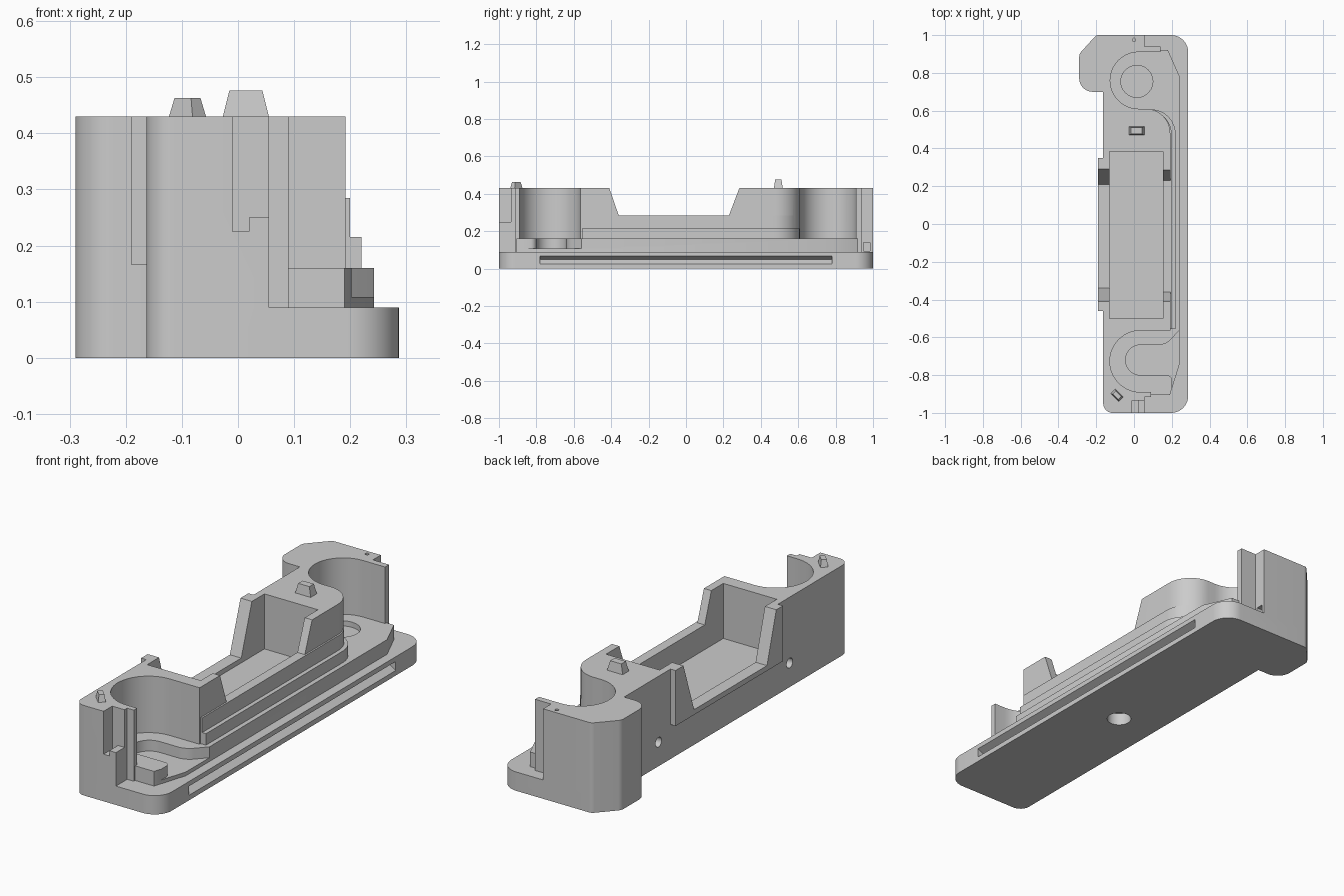
import bpy, bmesh
from math import cos, sin, pi, radians, tan
from mathutils import Vector

if "Cube" in bpy.data.objects:
    bpy.data.objects.remove(bpy.data.objects["Cube"])


def outline(points, steps=8):
    """Turn (x, y[, radius]) corners into an outline with filleted corners."""
    out, n = [], len(points)
    for i, p in enumerate(points):
        c = Vector(p[:2])
        r = p[2] if len(p) > 2 else 0
        if not r:
            out.append(tuple(c))
            continue
        a = (Vector(points[i - 1][:2]) - c).normalized()
        b = (Vector(points[(i + 1) % n][:2]) - c).normalized()
        half = a.angle(b) / 2
        mid = c + (a + b).normalized() * (r / sin(half))
        s = c + a * (r / tan(half)) - mid
        e = c + b * (r / tan(half)) - mid
        for k in range(steps + 1):
            d = s.lerp(e, k / steps).normalized() * r
            out.append(tuple(mid + d))
    return out


def arc(cx, cy, r, a0, a1, n=28):
    return [(cx + r * cos(radians(a0 + (a1 - a0) * k / n)),
             cy + r * sin(radians(a0 + (a1 - a0) * k / n))) for k in range(n + 1)]


def prism(name, pts, lo, hi, axis='z', top=1.0):
    """Extrude an outline along z (xy), y (xz) or x (yz); top scales the end."""
    put = {'z': lambda a, b, c: (a, b, c), 'y': lambda a, b, c: (a, c, b),
           'x': lambda a, b, c: (c, a, b)}[axis]
    mx = sum(p[0] for p in pts) / len(pts)
    my = sum(p[1] for p in pts) / len(pts)
    bm = bmesh.new()
    v0 = [bm.verts.new(put(a, b, lo)) for a, b in pts]
    v1 = [bm.verts.new(put(mx + (a - mx) * top, my + (b - my) * top, hi)) for a, b in pts]
    bm.faces.new(v0)
    bm.faces.new(v1)
    n = len(pts)
    for i in range(n):
        bm.faces.new((v0[i], v0[(i + 1) % n], v1[(i + 1) % n], v1[i]))
    bmesh.ops.recalc_face_normals(bm, faces=bm.faces)
    me = bpy.data.meshes.new(name)
    bm.to_mesh(me)
    bm.free()
    ob = bpy.data.objects.new(name, me)
    bpy.context.collection.objects.link(ob)
    return ob


def box(name, x0, x1, y0, y1, z0, z1):
    return prism(name, [(x0, y0), (x1, y0), (x1, y1), (x0, y1)], z0, z1)


def combine(ob, others, op):
    """Apply a boolean with each helper and remove the helper."""
    for o in others:
        m = ob.modifiers.new(op, 'BOOLEAN')
        m.operation, m.object, m.solver = op, o, 'EXACT'
        bpy.context.view_layer.update()
        dg = bpy.context.evaluated_depsgraph_get()
        me = bpy.data.meshes.new_from_object(ob.evaluated_get(dg))
        ob.modifiers.clear()
        ob.data = me
        bpy.data.objects.remove(o)


# base flange with the rear side lobe
lobe = [(-0.20, 1, 0.03), (-0.29, 0.9, 0.04), (-0.29, 0.70, 0.07), (-0.163, 0.70),
        (-0.163, -1, 0.05)]
body = prism('housing', outline([(0.287, -1, 0.09), (0.287, 1, 0.09)] + lobe), 0, 0.09)

# full-height walls wrapping around the two round wells
wall_pts = (outline([(0.055, 1)] + lobe
                    + [(0.055, -1), (0.055, -0.915), (0.09, -0.915), (0.09, -0.89)])
            + arc(0.035, -0.727, 0.163, 270, 90)
            + [(0.192, -0.564)]
            + arc(0.062, 0.48, 0.13, 0, 90, 12)
            + arc(0.024, 0.76, 0.15, 270, 90)
            + [(0.14, 0.91), (0.14, 0.94), (0.055, 0.94)])
walls = prism('walls', wall_pts, 0.09, 0.43)

# lower step, with the hooked recess in the front well
lower = prism('lower_step', [(-0.14, -0.905), (0.19, -0.905), (0.242, -0.74), (0.242, 0.78),
                             (0.18, 0.92), (-0.14, 0.92)], 0.07, 0.16)
hook = prism('hook_recess', arc(0.035, -0.72, 0.08, 270, 90, 20)
             + outline([(0.035, -0.64), (0.17, -0.64, 0.09), (0.26, -0.54), (0.3, -0.54),
                        (0.3, -0.95), (0.202, -0.95), (0.202, -0.80, 0.03),
                        (0.035, -0.80)])[1:-1], 0.108, 0.2)
dish = prism('rear_dish', arc(0.015, 0.755, 0.085, 0, 345, 23), 0.135, 0.2)
combine(lower, [hook, dish], 'DIFFERENCE')


# middle steps along the right side
def step(name, x, y1, top):
    return prism(name, outline([(-0.1, -0.556), (x, -0.556), (x, y1, 0.13), (-0.1, y1)]), 0.08, top)


# side plate around the left opening
plate = box('side_plate', -0.19, -0.15, -0.46, 0.35, 0.165, 0.43)
combine(body, [walls, lower, step('step_two', 0.22, 0.607, 0.215),
               step('step_three', 0.2, 0.604, 0.285), plate], 'UNION')

# long pocket and the sloped openings in its side walls
cuts = [box('pocket', -0.13, 0.153, -0.5, 0.385, 0.167, 0.5),
        prism('right_opening', [(-0.427, 0.48), (-0.36, 0.285), (0.23, 0.285), (0.304, 0.48)],
              0.1, 0.3, 'x'),
        prism('left_opening', [(-0.425, 0.48), (-0.34, 0.19), (0.21, 0.19), (0.307, 0.48)],
              -0.3, 0, 'x'),
        # stepped slot in the front wall and small rear slot
        box('front_slot', -0.01, 0.02, -1.1, -0.935, 0.225, 0.5),
        box('front_slot_step', 0.015, 0.07, -1.1, -0.935, 0.25, 0.5),
        box('rear_slot', 0.025, 0.08, 0.95, 0.985, 0.095, 0.14),
        # tapered groove along the right edge of the flange
        prism('edge_groove', [(0.31, 0.067), (0.287, 0.067), (0.25, 0.05), (0.287, 0.024),
                              (0.31, 0.024)], -0.78, 0.78, 'y'),
        # underside socket and rear pin hole
        prism('socket', arc(0.04, -0.06, 0.055, 0, 348.75, 31), -0.1, 0.06),
        prism('pin_hole', arc(0, 0.975, 0.009, 0, 330, 11), 0.38, 0.5)]
# screw holes in the left wall
for y in (0.44, -0.55):
    cuts.append(prism('screw_hole', arc(y, 0.115, 0.023, 0, 345, 23), -0.3, -0.11, 'x'))
combine(body, cuts, 'DIFFERENCE')

# tapered locating pegs
prism('middle_peg', [(-0.027, 0.47), (0.055, 0.47), (0.055, 0.517), (-0.027, 0.517)],
      0.43, 0.476, top=0.72)
c, u, w = Vector((-0.09, -0.907)), Vector((0.021, -0.021)), Vector((0.012, 0.012))
prism('front_peg', [tuple(c + a * u + b * w) for a, b in ((-1, -1), (1, -1), (1, 1), (-1, 1))],
      0.43, 0.463, top=0.7)

for ob in bpy.context.scene.objects:
    bpy.ops.object.select_all(action='DESELECT')
    ob.select_set(True)
    bpy.context.view_layer.objects.active = ob
    bpy.ops.object.shade_smooth_by_angle(angle=radians(25))
